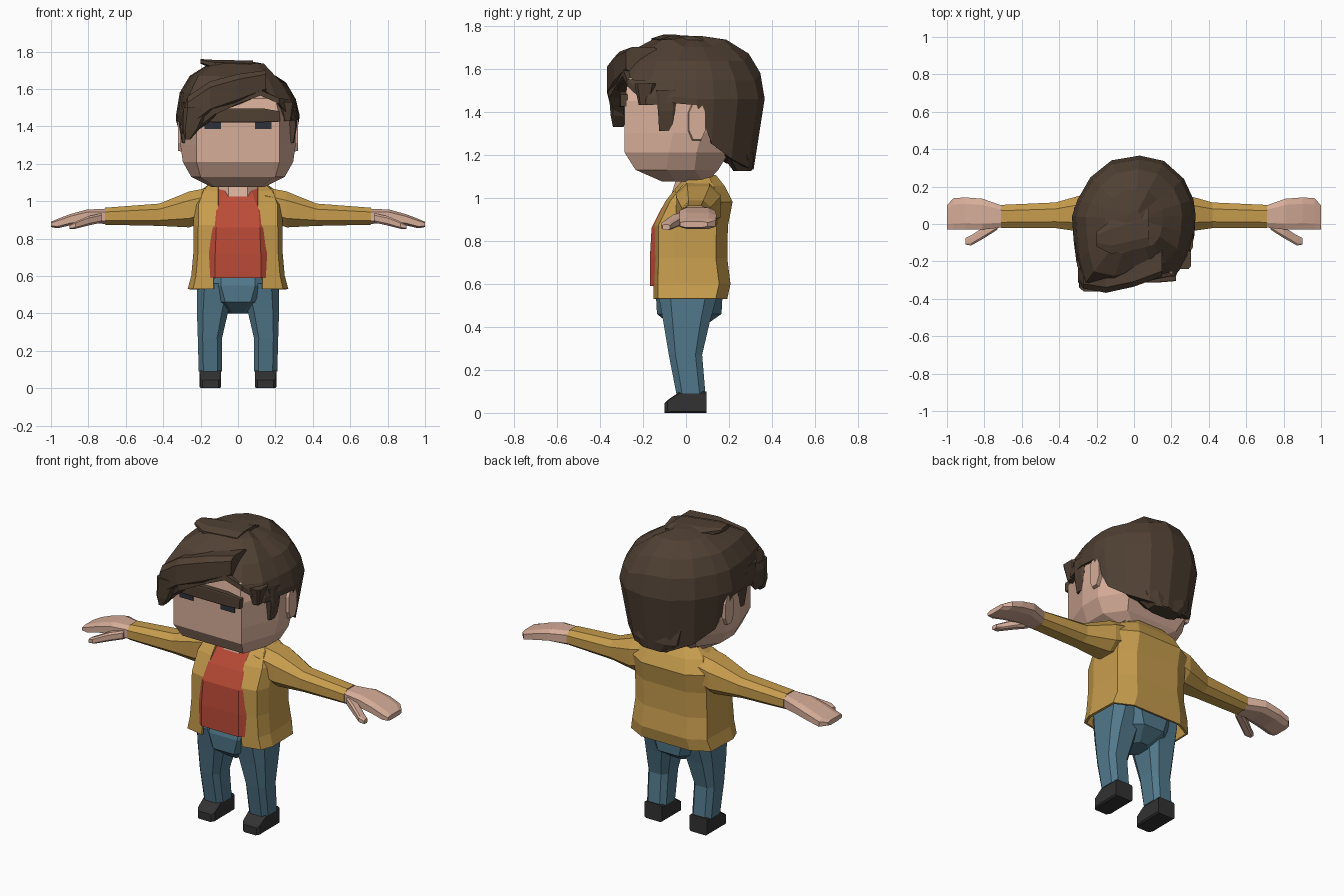
import bpy, bmesh, random

random.seed(4)


def material(name, rgb):
    m = bpy.data.materials.new(name)
    m.diffuse_color = (*rgb, 1)
    return m


SKIN = material("skin", (0.68, 0.42, 0.32))
HAIR = material("dark brown hair", (0.08, 0.052, 0.034))
JACKET = material("mustard cloth", (0.57, 0.335, 0.075))
SHIRT = material("red cloth", (0.50, 0.07, 0.038))
JEANS = material("blue denim", (0.084, 0.19, 0.26))
SHOE = material("black leather", (0.033, 0.032, 0.033))
EYE = material("dark eye", (0.026, 0.032, 0.042))


def loft(name, rings, mat, closed=True, caps=True, flip=1):
    """Skin a list of equal-length point rings; flip=-1 mirrors across x."""
    bm = bmesh.new()
    vs = [[bm.verts.new((p[0] * flip, p[1], p[2])) for p in r] for r in rings]
    n = len(rings[0])
    for a, b in zip(vs, vs[1:]):
        for i in range(n if closed else n - 1):
            j = (i + 1) % n
            bm.faces.new((a[i], a[j], b[j], b[i]))
    if closed and caps:
        bm.faces.new(vs[0])
        bm.faces.new(vs[-1])
    bmesh.ops.recalc_face_normals(bm, faces=bm.faces[:])
    me = bpy.data.meshes.new(name)
    bm.to_mesh(me)
    bm.free()
    me.materials.append(mat)
    ob = bpy.data.objects.new(name, me)
    bpy.context.collection.objects.link(ob)
    return ob


def octo(axis, t, u0, u1, v0, v1, c=0.3):
    """Chamfered rectangle across an axis at position t."""
    cu, cv = c * (u1 - u0) / 2, c * (v1 - v0) / 2
    uv = [(u0 + cu, v0), (u1 - cu, v0), (u1, v0 + cv), (u1, v1 - cv),
          (u1 - cu, v1), (u0 + cu, v1), (u0, v1 - cv), (u0, v0 + cv)]
    put = {"x": lambda u, v: (t, u, v), "y": lambda u, v: (u, t, v), "z": lambda u, v: (u, v, t)}[axis]
    return [put(u, v) for u, v in uv]


def tube(name, axis, sections, mat, c=0.3, flip=1):
    return loft(name, [octo(axis, *s, c) for s in sections], mat, flip=flip)


def pair(name, axis, sections, mat, c=0.3):
    for side, f in (("left", -1), ("right", 1)):
        tube(side + "_" + name, axis, sections, mat, c, f)


# Shoes and legs
pair("shoe", "y", [(-0.10, 0.105, 0.19, 0, 0.045), (-0.085, 0.092, 0.203, 0, 0.06),
                   (-0.03, 0.09, 0.205, 0, 0.098), (0.095, 0.09, 0.205, 0, 0.10)], SHOE, 0.15)
pair("leg", "z", [(0.09, 0.085, 0.21, -0.045, 0.09), (0.27, 0.085, 0.215, -0.08, 0.075),
                  (0.42, 0.05, 0.22, -0.105, 0.11), (0.56, 0.01, 0.22, -0.13, 0.15)], JEANS, 0.4)
tube("hips", "z", [(0.40, -0.06, 0.06, -0.06, 0.08), (0.46, -0.15, 0.15, -0.135, 0.165),
                   (0.55, -0.205, 0.205, -0.14, 0.17), (0.63, -0.2, 0.2, -0.12, 0.15)], JEANS, 0.55)

# Shirt
tube("shirt", "z", [(0.59, -0.21, 0.21, -0.168, 0.15), (0.72, -0.21, 0.21, -0.168, 0.15),
                    (0.86, -0.2, 0.2, -0.16, 0.16), (0.95, -0.19, 0.19, -0.115, 0.16),
                    (1.03, -0.14, 0.14, -0.06, 0.13), (1.085, -0.11, 0.11, -0.01, 0.11)], SHIRT, 0.42)

# Open jacket: half outline of each level, mirrored into a C shape
levels = [(0.53, 0.13, -0.145, 0.262, 0.185), (0.60, 0.128, -0.145, 0.243, 0.20),
          (0.72, 0.122, -0.143, 0.232, 0.185), (0.87, 0.112, -0.143, 0.232, 0.188),
          (0.98, 0.105, -0.09, 0.232, 0.21), (1.05, 0.105, -0.035, 0.20, 0.175),
          (1.10, 0.105, 0.015, 0.13, 0.135)]
rings = []
for z, fx, yf, sx, yb in levels:
    half = [(fx, yf, z), (fx + 0.8 * (sx - fx), yf + 0.02, z), (sx, yf + 0.09, z),
            (sx * 0.98, yb - 0.05, z), (sx * 0.6, yb, z)]
    rings.append(half + [(-x, y, zz) for x, y, zz in reversed(half)])
jacket = loft("jacket", rings, JACKET, closed=False)
shell = jacket.modifiers.new("thickness", "SOLIDIFY")
shell.thickness = 0.014
shell.offset = 0

# Sleeves, hands, thumbs
pair("sleeve", "x", [(0.14, -0.05, 0.16, 0.90, 1.075), (0.26, -0.045, 0.16, 0.86, 1.052),
                     (0.42, -0.022, 0.115, 0.868, 0.987), (0.71, -0.022, 0.102, 0.874, 0.965)], JACKET, 0.5)
pair("hand", "x", [(0.705, -0.018, 0.098, 0.878, 0.96), (0.81, -0.03, 0.135, 0.885, 0.955),
                   (0.90, -0.03, 0.142, 0.87, 0.93), (0.965, -0.03, 0.138, 0.855, 0.905),
                   (1.0, -0.028, 0.10, 0.862, 0.89)], SKIN, 0.4)
pair("thumb", "x", [(0.73, -0.03, 0.02, 0.885, 0.935), (0.80, -0.075, -0.015, 0.87, 0.92),
                    (0.87, -0.115, -0.06, 0.852, 0.89), (0.90, -0.11, -0.075, 0.85, 0.875)], SKIN, 0.4)

# Neck
loft("neck", [[(x, y, z + (0.07 if y > 0.05 else 0)) for x, y, z in octo("z", z0, -w, w, y0, y1, 0.5)]
              for z0, w, y0, y1 in ((1.025, 0.1, -0.065, 0.12), (1.09, 0.105, -0.045, 0.135),
                                    (1.16, 0.11, -0.07, 0.14))], SKIN)

# Head: flat face, wide cheeks, narrower back
rings = []
for z, fx, sx, bx, yf, ya, yb in ((1.075, 0.12, 0.14, 0.08, -0.11, -0.05, 0.10),
                                  (1.13, 0.20, 0.25, 0.17, -0.235, -0.09, 0.15),
                                  (1.21, 0.222, 0.295, 0.2, -0.285, -0.08, 0.2),
                                  (1.30, 0.222, 0.308, 0.2, -0.285, -0.06, 0.24),
                                  (1.45, 0.222, 0.305, 0.2, -0.285, -0.05, 0.26),
                                  (1.55, 0.20, 0.26, 0.18, -0.27, -0.05, 0.24),
                                  (1.64, 0.10, 0.14, 0.10, -0.12, -0.05, 0.14)):
    half = [(fx, yf, z), (sx, ya, z), (sx, ya + 0.13, z), (bx, yb, z)]
    rings.append(half + [(-x, y, zz) for x, y, zz in reversed(half)])
loft("head", rings, SKIN)
pair("ear", "x", [(0.28, 0.0, 0.085, 1.26, 1.44), (0.322, 0.015, 0.09, 1.27, 1.44)], SKIN, 0.5)

# Eyes and brow
pair("eye", "y", [(-0.291, 0.09, 0.18, 1.385, 1.48), (-0.284, 0.09, 0.18, 1.385, 1.48)], EYE, 0.0001)
tube("brow", "x", [(-0.225, -0.295, -0.27, 1.425, 1.465), (-0.14, -0.312, -0.27, 1.422, 1.495),
                   (0.14, -0.312, -0.27, 1.422, 1.495), (0.225, -0.305, -0.27, 1.425, 1.48)], HAIR, 0.15)

# Hair cap: outline seen from above, with the height of the hairline at each point
outline = [(0.0, -0.325, 1.52), (0.12, -0.295, 1.565), (0.22, -0.275, 1.52), (0.30, -0.18, 1.43),
           (0.325, -0.06, 1.44), (0.33, 0.05, 1.43), (0.315, 0.13, 1.25), (0.265, 0.24, 1.18),
           (0.16, 0.335, 1.14), (0.03, 0.368, 1.13), (-0.12, 0.34, 1.14), (-0.235, 0.25, 1.18),
           (-0.305, 0.13, 1.25), (-0.335, 0.04, 1.43), (-0.325, -0.09, 1.43), (-0.305, -0.2, 1.40),
           (-0.27, -0.33, 1.36), (-0.13, -0.36, 1.46)]
cy = 0.03
jitter = [random.uniform(-0.012, 0.012) for _ in outline]
rings = [[] for _ in range(7)]
for (x, y, zb), jit in zip(outline, jitter):
    low = 1 - max(0, 1.45 - zb) * 0.5
    prof = [(low * 0.55, zb + 0.03), (low, zb), (1.0, max(1.46, zb + 0.03)), (0.94, max(1.58, zb + 0.05)),
            (0.78, 1.67), (0.47, 1.735), (0.12, 1.752)]
    for k, (s, z) in enumerate(prof):
        if 1 < k < 6:
            s += jit
        px, py = x * s, cy + (y - cy) * s
        if k > 2 and px > 0.14 - 0.12 * py:      # parting: right side sits lower
            z -= 0.035
        rings[k].append((px, py, z))
loft("hair_cap", rings, HAIR)

# Swept fringe and hanging locks
tube("fringe", "x", [(-0.30, -0.31, -0.2, 1.36, 1.46), (-0.27, -0.345, -0.2, 1.37, 1.56),
                     (-0.15, -0.368, -0.2, 1.46, 1.64), (0.0, -0.335, -0.18, 1.515, 1.68),
                     (0.15, -0.28, -0.12, 1.58, 1.70)], HAIR, 0.35)
tube("fringe_tip", "z", [(1.33, -0.285, -0.255, -0.34, -0.29), (1.38, -0.295, -0.21, -0.35, -0.27),
                         (1.5, -0.29, -0.15, -0.36, -0.25)], HAIR, 0.3)
tube("crown_tuft", "x", [(-0.20, -0.12, -0.04, 1.735, 1.76), (-0.12, -0.16, 0.02, 1.70, 1.755),
                         (0.08, -0.12, 0.08, 1.69, 1.752)], HAIR, 0.5)
pair("sideburn", "z", [(1.31, 0.265, 0.30, -0.125, -0.055), (1.40, 0.265, 0.315, -0.13, -0.05),
                       (1.5, 0.25, 0.315, -0.14, -0.04)], HAIR, 0.3)
pair("temple_lock", "z", [(1.43, 0.245, 0.285, -0.22, -0.17), (1.53, 0.22, 0.305, -0.24, -0.14)], HAIR, 0.3)
tube("nape_lock", "z", [(1.125, -0.08, 0.10, 0.22, 0.305), (1.18, -0.14, 0.15, 0.18, 0.315),
                        (1.28, -0.16, 0.17, 0.16, 0.30)], HAIR, 0.4)
